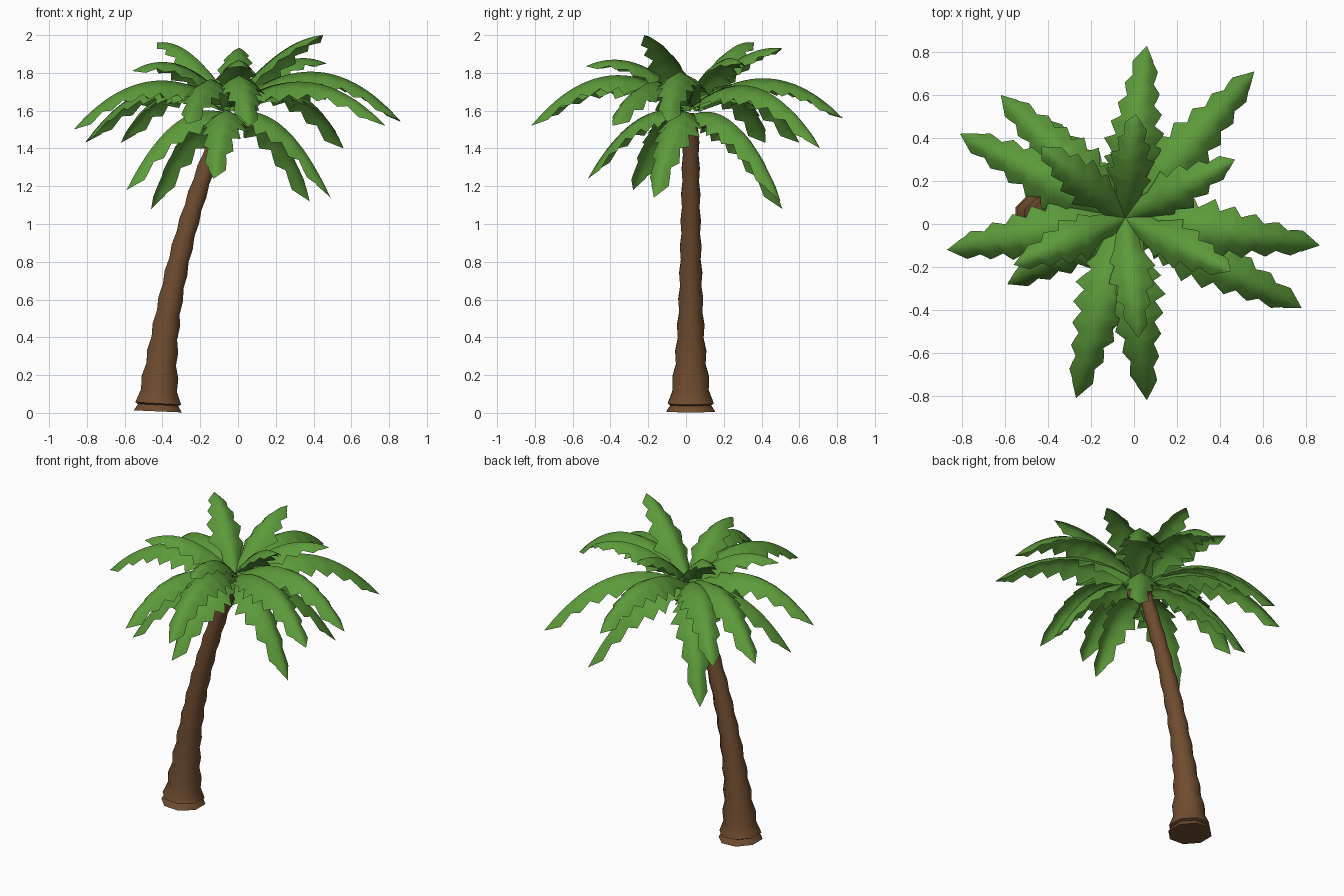
import bpy, bmesh, math
from mathutils import Vector

if "Cube" in bpy.data.objects:
    bpy.data.objects.remove(bpy.data.objects["Cube"])


def material(name, rgb):
    m = bpy.data.materials.new(name)
    m.diffuse_color = (*rgb, 1)
    m.use_nodes = True
    m.node_tree.nodes["Principled BSDF"].inputs["Base Color"].default_value = m.diffuse_color
    return m


GREEN = material("leaf green", (0.108, 0.325, 0.043))
BROWN = material("bark brown", (0.160, 0.073, 0.029))


def finish(bm, name, mat, angle):
    mesh = bpy.data.meshes.new(name)
    bm.to_mesh(mesh)
    bm.free()
    mesh.materials.append(mat)
    ob = bpy.data.objects.new(name, mesh)
    bpy.context.collection.objects.link(ob)
    bpy.ops.object.select_all(action='DESELECT')
    ob.select_set(True)
    bpy.context.view_layer.objects.active = ob
    bpy.ops.object.shade_smooth_by_angle(angle=math.radians(angle))
    return ob


# Leaning trunk: flared foot, then bulging rings along a bent axis
def trunk():
    bm = bmesh.new()
    rows = [(0.008, 0.138), (0.042, 0.115)]
    steps = 22
    for i in range(steps + 1):
        z = 0.05 + i * 1.52 / steps
        r = 0.042 + 0.03 * (1 - z / 1.6) + 0.062 * math.exp(-z / 0.25)
        rows.append((z, r * (1.08 if i % 2 == 0 else 0.95)))
    rings = []
    for z, r in rows:
        centre = Vector((-0.425 + 0.041 * z + 0.121 * z * z, 0.025, z))
        tilt = math.atan(0.041 + 0.242 * z)
        ring = []
        for k in range(8):
            a = math.tau * (k + 0.5) / 8
            u, v = r * math.cos(a), r * math.sin(a)
            ring.append(bm.verts.new(centre + Vector(
                (u * math.cos(tilt), v, -u * math.sin(tilt)))))
        rings.append(ring)
    for a, b in zip(rings, rings[1:]):
        for k in range(8):
            n = (k + 1) % 8
            bm.faces.new((a[k], a[n], b[n], b[k]))
    bm.faces.new(rings[0][::-1])
    bm.faces.new(rings[-1])
    finish(bm, "trunk", BROWN, 60)


# One arched, rounded frond with large saw teeth, staggered left and right
def frond(name, tip, base_z, arch, width, teeth):
    base = Vector((-0.04, 0.03, base_z))
    tip = Vector(tip)
    ctrl = base.lerp(tip, 0.53)
    ctrl.z = arch
    start, end_t = 0.2, 0.97
    span = (end_t - start) / teeth

    def saw(t, shift):
        env = min(0.32 + 2.1 * t, 1) * (1 - 0.68 * max(0, t - 0.42) / 0.58)
        if t < start:
            return env * 0.9
        f = ((t - start) / span + shift) % 1
        return env * (0.66 + 0.34 * f / 0.7 if f <= 0.7 else 1 - 0.34 * (f - 0.7) / 0.3)

    # rows at every notch and tooth point of both sides
    ts = {0.0, 0.1, start}
    for i in range(teeth + 1):
        for shift in (0.0, 0.35):
            for part in (0.0, 0.7):
                t = start + (i + part - shift) * span
                if start < t < end_t:
                    ts.add(round(t, 4))
    bm = bmesh.new()
    strips = []
    for t in sorted(ts):
        p = base * (1 - t) ** 2 + ctrl * 2 * t * (1 - t) + tip * t * t
        along = ((ctrl - base) * (1 - t) + (tip - ctrl) * t).normalized()
        side = along.cross(Vector((0, 0, 1))).normalized()
        up = side.cross(along)
        left, right = width * saw(t, 0.0), width * saw(t, 0.35)
        strips.append([bm.verts.new(p + side * w * s - up * w * d)
                       for s, d, w in ((-1, 0.72, left), (-0.55, 0.29, left), (0, 0, 0),
                                       (0.55, 0.29, right), (1, 0.72, right))])
    for a, b in zip(strips, strips[1:]):
        for k in range(4):
            bm.faces.new((a[k], a[k + 1], b[k + 1], b[k]))
    end = bm.verts.new(tip)
    last = strips[-1]
    for k in range(4):
        bm.faces.new((last[k], last[k + 1], end))
    bmesh.ops.recalc_face_normals(bm, faces=bm.faces)
    if sum(f.normal.z for f in bm.faces) < 0:
        bmesh.ops.reverse_faces(bm, faces=bm.faces)
    finish(bm, name, GREEN, 100)


# Pair of small round nuts under the crown
def nuts():
    for i, c in enumerate([(0.02, 0.01, 1.535), (-0.015, 0.085, 1.54)]):
        bm = bmesh.new()
        bmesh.ops.create_icosphere(bm, subdivisions=2, radius=0.036)
        bmesh.ops.translate(bm, vec=c, verts=bm.verts)
        finish(bm, f"nut_{i + 1}", BROWN, 60)


trunk()
nuts()

# Frond layers: tip position and arch height
LOWER = [(-0.13, -0.52, 1.24, 1.70), (0.49, -0.17, 1.14, 1.68), (0.38, 0.50, 1.12, 1.68),
         (-0.46, 0.51, 1.08, 1.66), (-0.59, -0.28, 1.18, 1.70)]
MIDDLE = [(0.06, 0.83, 1.56, 1.95), (0.56, 0.71, 1.40, 1.93), (0.865, -0.10, 1.54, 2.03),
          (0.78, -0.39, 1.52, 1.93), (0.06, -0.82, 1.52, 2.0), (-0.27, -0.81, 1.53, 1.95),
          (-0.87, -0.12, 1.50, 1.95), (-0.81, 0.42, 1.43, 1.93), (-0.62, 0.60, 1.43, 1.92)]
UPPER = [(0.01, 0.51, 1.93, 1.96), (0.47, 0.30, 1.85, 1.96), (0.45, -0.22, 2.0, 1.98),
         (0.02, -0.53, 1.835, 1.96), (-0.56, -0.19, 1.81, 1.96), (-0.43, 0.36, 1.96, 1.99)]
for layer, fronds, base_z, width, teeth in (("lower", LOWER, 1.58, 0.135, 5),
                                            ("middle", MIDDLE, 1.62, 0.145, 6),
                                            ("upper", UPPER, 1.64, 0.115, 4)):
    for i, (x, y, z, arch) in enumerate(fronds):
        frond(f"{layer}_frond_{i + 1}", (x, y, z), base_z, arch, width, teeth)
